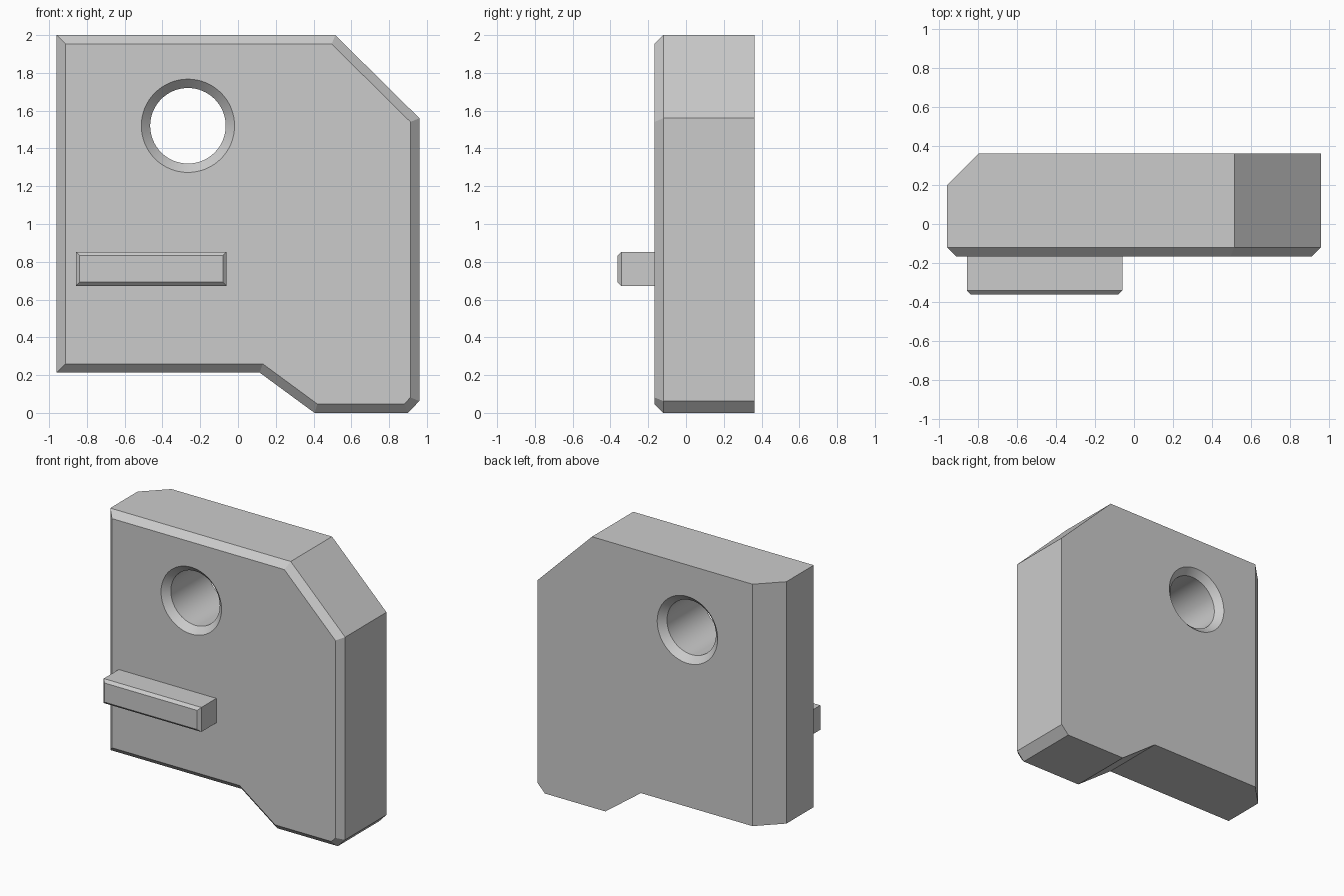
import bpy, bmesh, math
from mathutils import Matrix, Vector

FRONT, BACK = -0.167, 0.362
HOLE = Vector((-0.265, 0, 1.52))
BEVEL = 0.047

if "Cube" in bpy.data.objects:
    bpy.data.objects.remove(bpy.data.objects["Cube"])

grey = bpy.data.materials.new("plain grey")
grey.use_nodes = True
grey.diffuse_color = (0.6, 0.6, 0.6, 1)
grey.node_tree.nodes["Principled BSDF"].inputs["Base Color"].default_value = grey.diffuse_color


def finish(bm, name):
    bmesh.ops.recalc_face_normals(bm, faces=bm.faces)
    mesh = bpy.data.meshes.new(name)
    bm.to_mesh(mesh)
    bm.free()
    mesh.materials.append(grey)
    obj = bpy.data.objects.new(name, mesh)
    bpy.context.collection.objects.link(obj)
    return obj


def bevel(bm, width, rule):
    edges = [e for e in bm.edges if rule([v.co for v in e.verts])]
    bmesh.ops.bevel(bm, geom=edges, offset=width, segments=1,
                    affect='EDGES', clamp_overlap=False)


def slab(outline, front, back):
    """Extrude an (x, z) outline from front to back."""
    bm = bmesh.new()
    face = bm.faces.new([bm.verts.new((x, front, z)) for x, z in outline])
    ext = bmesh.ops.extrude_face_region(bm, geom=[face], use_keep_orig=True)
    verts = [g for g in ext["geom"] if isinstance(g, bmesh.types.BMVert)]
    bmesh.ops.translate(bm, verts=verts, vec=(0, back - front, 0))
    bmesh.ops.recalc_face_normals(bm, faces=bm.faces)
    return bm


def at_front(front):
    return lambda cos: all(abs(c.y - front) < 1e-4 for c in cos)


# Body plate: cut rear corner, then chamfered front rim
bm = slab([(-0.96, 0.213), (-0.96, 2), (0.515, 2), (0.96, 1.56), (0.96, 0.063),
           (0.9, 0), (0.405, 0), (0.115, 0.213)], FRONT, BACK)
bevel(bm, 0.163, lambda cos: all(c.x < -0.95 and c.y > 0.3 for c in cos))
bevel(bm, BEVEL, at_front(FRONT))
body = finish(bm, "body_plate")

# Through hole with a countersink at each end
bm = bmesh.new()
r, flare = 0.2, 0.1
profile = [(0, FRONT - flare), (r + BEVEL + flare, FRONT - flare), (r, FRONT + BEVEL),
           (r, BACK - BEVEL), (r + BEVEL + flare, BACK + flare), (0, BACK + flare)]
verts = [bm.verts.new((x, y, 0)) for x, y in profile]
edges = [bm.edges.new(pair) for pair in zip(verts, verts[1:])]
bmesh.ops.spin(bm, geom=verts + edges, cent=(0, 0, 0), axis=(0, 1, 0),
               angle=math.tau, steps=64)
bmesh.ops.remove_doubles(bm, verts=bm.verts, dist=1e-4)
bmesh.ops.transform(bm, matrix=Matrix.Translation(HOLE), verts=bm.verts)
cutter = finish(bm, "hole_cutter")
cutter.hide_render = True

cut = body.modifiers.new("hole", 'BOOLEAN')
cut.operation = 'DIFFERENCE'
cut.solver = 'EXACT'
cut.object = cutter
bpy.context.view_layer.objects.active = body
bpy.ops.object.modifier_apply(modifier=cut.name)
bpy.data.objects.remove(cutter)

# Bar standing out of the front face
bm = slab([(-0.858, 0.672), (-0.858, 0.853), (-0.06, 0.853), (-0.06, 0.672)],
          -BACK, FRONT + 0.01)
bevel(bm, 0.02, at_front(-BACK))
bar = finish(bm, "front_bar")

# Smooth only the round hole; keep every chamfer crisp
for obj in (body, bar):
    bpy.ops.object.select_all(action='DESELECT')
    obj.select_set(True)
    bpy.context.view_layer.objects.active = obj
    bpy.ops.object.shade_smooth_by_angle(angle=math.radians(15))
